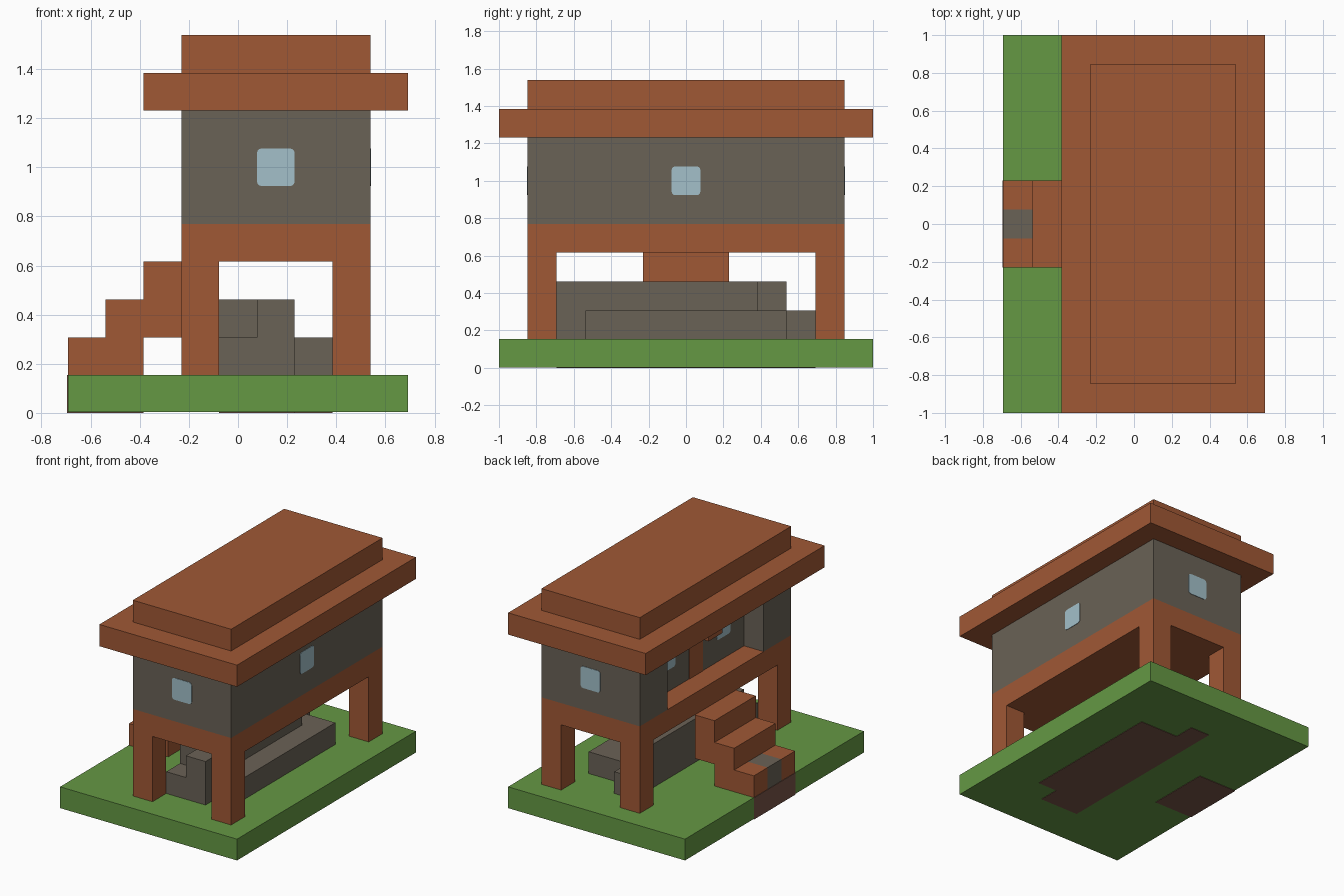
import bpy
import bmesh
from mathutils import Vector

cube = bpy.data.objects.get("Cube")
if cube:
    bpy.data.objects.remove(cube, do_unlink=True)

U = 2 / 13  # one building block


def material(name, rgb):
    def linear(c):
        c /= 255
        return c / 12.92 if c <= 0.04045 else ((c + 0.055) / 1.055) ** 2.4
    colour = [linear(c) for c in rgb] + [1]
    m = bpy.data.materials.new(name)
    m.use_nodes = True
    m.diffuse_color = colour
    m.node_tree.nodes["Principled BSDF"].inputs["Base Color"].default_value = colour
    return m


wood = material("red brown wood", (160, 88, 53))
stone = material("grey stone", (106, 98, 86))
grass = material("grass green", (101, 152, 68))
dirt = material("brown dirt", (121, 85, 72))
glass = material("pale blue glass", (163, 192, 202))


def blocks(name, mat, *boxes, round_axis=None):
    """One object from boxes given as (low corner, high corner) in block units."""
    bm = bmesh.new()
    for low, high in boxes:
        low, high = Vector(low) * U, Vector(high) * U
        made = bmesh.ops.create_cube(bm, size=1)["verts"]
        for v in made:
            v.co = (low + high) / 2 + v.co * (high - low)
    if round_axis is not None:
        edges = [e for e in bm.edges
                 if abs((e.verts[0].co - e.verts[1].co).normalized()[round_axis]) > 0.9]
        bmesh.ops.bevel(bm, geom=edges, offset=0.13 * U, segments=3,
                        profile=0.5, affect="EDGES")
    mesh = bpy.data.meshes.new(name)
    bm.to_mesh(mesh)
    bm.free()
    mesh.materials.append(mat)
    obj = bpy.data.objects.new(name, mesh)
    bpy.context.collection.objects.link(obj)
    return obj


def window(name, centre, axis):
    """Thin rounded pane whose normal lies along the given axis."""
    half = Vector((0.5, 0.5, 0.5))
    half[axis] = 0.02
    c = Vector(centre)
    blocks(name, glass, (c - half, c + half), round_axis=axis)


# Ground, with bare dirt under the steps and the rocks
T = 0.02
blocks("ground", grass, ((-4.5, -6.5, T), (4.5, 6.5, 1)))
blocks("dirt_under_steps", dirt, ((-4.5 - T, -1.5, 0), (-2.5, 1.5, 1)))
blocks("dirt_under_rocks", dirt,
       ((-0.5, -3.5, 0), (2.5, 3.5, 0.9)),
       ((-0.5, -4.5, 0), (1.5, -3.5, 0.9)),
       ((-0.5, 3.5, 0), (0.5, 4.5, 0.9)))

# Rocks below the house
blocks("rock_front", stone, ((1.5, -3.5, 1), (2.5, 3.5, 2)))
blocks("rock_middle", stone,
       ((0.5, -4.5, 1), (1.5, 2.5, 3)), ((0.5, 2.5, 1), (1.5, 3.5, 2)))
blocks("rock_back", stone,
       ((-0.5, -4.5, 1), (0.5, 4.5, 2)), ((-0.5, -3.5, 2), (0.5, 3.5, 3)))

# Steps up to the porch
blocks("step_low", wood,
       ((-3.5, -1.5, 1), (-2.5, 1.5, 2)),
       ((-4.5, -1.5, 1), (-3.5, -0.5, 2)),
       ((-4.5, 0.5, 1), (-3.5, 1.5, 2)))
blocks("step_stone", stone, ((-4.5, -0.5, 1), (-3.5, 0.5, 2)))
blocks("step_middle", wood, ((-3.5, -1.5, 2), (-1.5, 1.5, 3)))
blocks("step_high", wood, ((-2.5, -1.5, 3), (-1.5, 1.5, 4)))

# Stilts and floor
for side, x in (("right", -1.5), ("left", 2.5)):
    for end, y in (("front", -5.5), ("back", 4.5)):
        blocks(f"stilt_{end}_{side}", wood, ((x, y, 1), (x + 1, y + 1, 4)))
blocks("floor", wood, ((-1.5, -5.5, 4), (3.5, 5.5, 5)))

# Walls with a recessed porch
blocks("house_walls", stone, ((-0.5, -5.5, 5), (3.5, 5.5, 8)))
blocks("porch_wall_front", stone, ((-1.5, -5.5, 5), (-0.5, -3.5, 8)))
blocks("porch_wall_back", stone, ((-1.5, 3.5, 5), (-0.5, 5.5, 8)))
blocks("door", wood, ((-0.5 - T, -0.5, 5), (-0.5 + T, 0.5, 7)))
blocks("door_canopy", wood, ((-1.5, -0.5, 7), (-0.5, 0.5, 8)))

# Windows
window("window_front", (1, -5.5, 6.5), 1)
window("window_back", (1, 5.5, 6.5), 1)
window("window_left", (3.5, 0, 6.5), 0)
for end, y in (("front", -2), ("back", 2)):
    window(f"porch_window_{end}", (-0.5, y, 6.5), 0)

# Stepped roof
blocks("roof_eaves", wood, ((-2.5, -6.5, 8), (4.5, 6.5, 9)))
blocks("roof_top", wood, ((-1.5, -5.5, 9), (3.5, 5.5, 10)))
